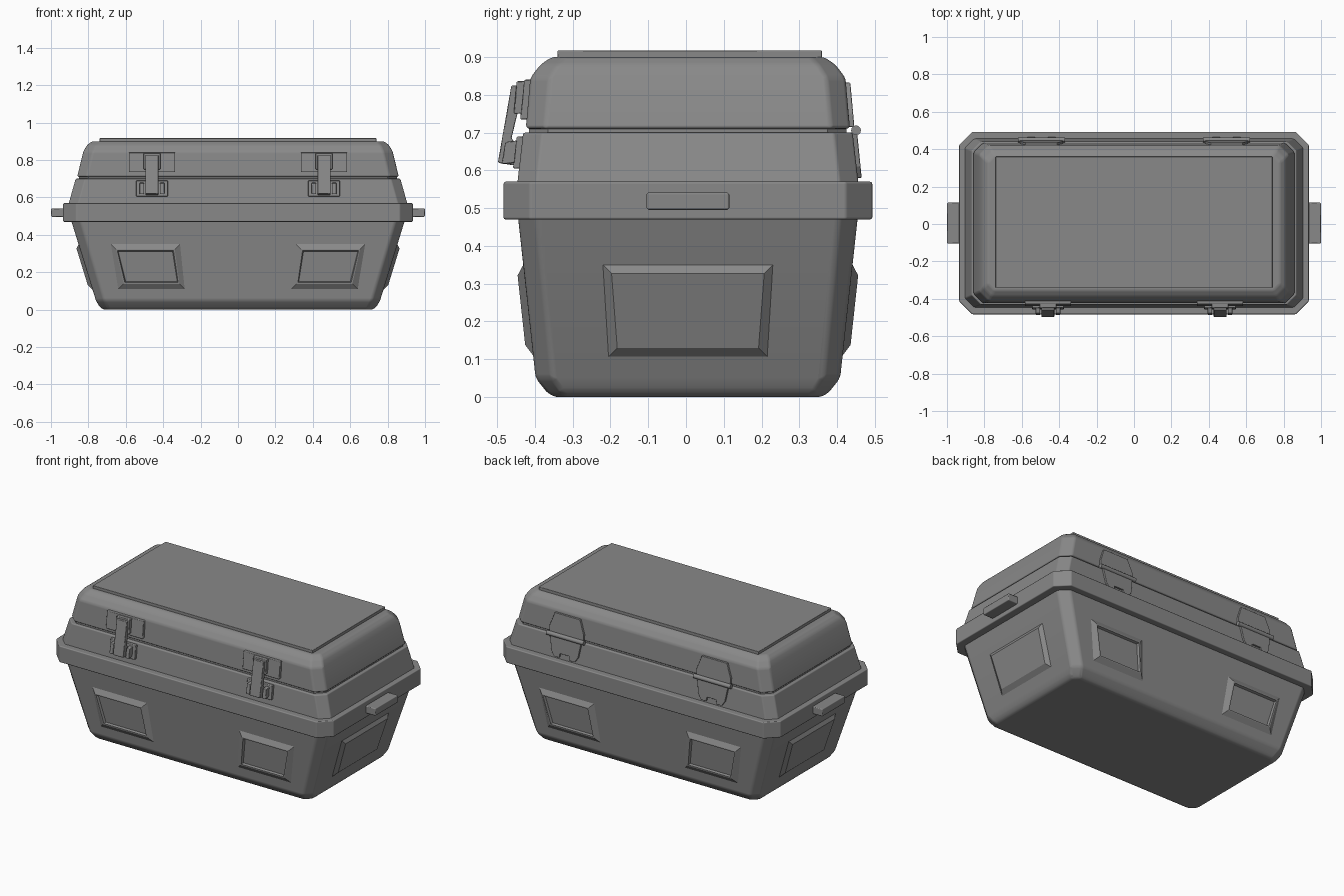
import bpy, bmesh
from mathutils import Vector

if "Cube" in bpy.data.objects:
    bpy.data.objects.remove(bpy.data.objects["Cube"])

CY = 0.005  # depth centre of the shells

grey = bpy.data.materials.new("plain grey")
grey.use_nodes = True
grey.diffuse_color = (0.25, 0.25, 0.25, 1)
grey.node_tree.nodes["Principled BSDF"].inputs["Base Color"].default_value = (0.25, 0.25, 0.25, 1)


def loft(name, rings, bevel=0.0, segments=2):
    """Skin a list of equal-length rings, cap both ends and round the edges."""
    bm = bmesh.new()
    loops = [[bm.verts.new(p) for p in ring] for ring in rings]
    n = len(loops[0])
    for a, b in zip(loops, loops[1:]):
        for i in range(n):
            j = (i + 1) % n
            bm.faces.new((a[i], a[j], b[j], b[i]))
    bm.faces.new(loops[0])
    bm.faces.new(loops[-1])
    bmesh.ops.recalc_face_normals(bm, faces=bm.faces[:])
    mesh = bpy.data.meshes.new(name)
    bm.to_mesh(mesh)
    bm.free()
    mesh.materials.append(grey)
    obj = bpy.data.objects.new(name, mesh)
    bpy.context.collection.objects.link(obj)
    if bevel:
        mesh.polygons.foreach_set("use_smooth", [True] * len(mesh.polygons))
        mod = obj.modifiers.new("soft edges", "BEVEL")
        mod.width = bevel
        mod.segments = segments
        mod.limit_method = "ANGLE"
        mod.angle_limit = 0.3
        mod.harden_normals = True
    return obj


def octagon(z, hx, hy, c):
    """Rectangle with cut corners at height z."""
    pts = [(hx, hy - c), (hx - c, hy), (c - hx, hy), (-hx, hy - c),
           (-hx, c - hy), (c - hx, -hy), (hx - c, -hy), (hx, c - hy)]
    return [(x, y + CY, z) for x, y in pts]


def shell(name, sections, bevel, segments=2):
    return loft(name, [octagon(*s) for s in sections], bevel, segments)


def prism(name, profile, x0, x1, bevel=0.003):
    """Extrude a (y, z) outline across x."""
    return loft(name, [[(x, y, z) for y, z in profile] for x in (x0, x1)], bevel, 1)


def box(name, lo, hi, bevel=0.003):
    prof = [(lo[1], lo[2]), (hi[1], lo[2]), (hi[1], hi[2]), (lo[1], hi[2])]
    return prism(name, prof, lo[0], hi[0], bevel)


# Main shells
shell("lower_body", [(0, 0.72, 0.355, 0.03), (0.015, 0.74, 0.375, 0.04),
                     (0.05, 0.76, 0.403, 0.045), (0.48, 0.893, 0.45, 0.05)], 0.012, 3)
shell("rim", [(0.47, 0.935, 0.488, 0.07), (0.57, 0.935, 0.488, 0.07)], 0.006)
shell("upper_body", [(0.56, 0.907, 0.452, 0.05), (0.70, 0.868, 0.436, 0.05)], 0.006)
shell("seal", [(0.69, 0.85, 0.42, 0.05), (0.72, 0.85, 0.42, 0.05)], 0)
shell("lid", [(0.71, 0.86, 0.429, 0.05), (0.845, 0.827, 0.417, 0.05),
              (0.88, 0.807, 0.39, 0.045), (0.90, 0.78, 0.36, 0.035)], 0.01, 3)
box("lid_pad", (-0.74, -0.34, 0.89), (0.74, 0.36, 0.917), 0.002)


# Raised panels that follow the sloping walls
def front_wall(side):
    return lambda u, z, d: (u, CY + side * (0.403 + 0.109 * (z - 0.05) + d), z)


def end_wall(side):
    return lambda u, z, d: (side * (0.76 + 0.309 * (z - 0.05) + d), CY + u, z)


def panel(name, wall, top, bottom, steps):
    (t0, t1, zt), (b0, b1, zb) = top, bottom
    rings = []
    for inset, depth in steps:
        quad = [(t0 + inset, zt - inset), (t1 - inset, zt - inset),
                (b1 - inset, zb + inset), (b0 + inset, zb + inset)]
        rings.append([wall(u, z, depth) for u, z in quad])
    loft(name, rings)


frame_steps = [(0, -0.005), (0, 0), (0.028, 0.018), (0.035, 0.018), (0.04, 0.004)]
flat_steps = [(0, -0.005), (0, 0), (0.023, 0.018)]
for side, label in ((-1, "front"), (1, "back")):
    wall = front_wall(side)
    panel(label + "_right_frame", wall, (-0.68, -0.31, 0.35), (-0.64, -0.285, 0.11), frame_steps)
    panel(label + "_left_frame", wall, (0.31, 0.68, 0.35), (0.285, 0.64, 0.11), frame_steps)

for side, label in ((-1, "right"), (1, "left")):
    # End panel and carry handle
    panel(label + "_end_panel", end_wall(side), (-0.225, 0.225, 0.35), (-0.21, 0.21, 0.107), flat_steps)
    xs = sorted((side * 0.92, side * 1.0))
    box(label + "_handle", (xs[0], CY - 0.11, 0.495), (xs[1], CY + 0.11, 0.542), 0.006)

    # Front latch
    cx = side * 0.46
    prism(label + "_latch_plate", [(-0.40, 0.735), (-0.439, 0.735), (-0.428, 0.84), (-0.40, 0.84)],
          cx - 0.124, cx + 0.124)
    prism(label + "_latch_mount", [(-0.42, 0.75), (-0.456, 0.75), (-0.448, 0.836), (-0.42, 0.836)],
          cx - 0.045, cx + 0.045)
    prism(label + "_latch_strap",
          [(-0.445, 0.825), (-0.462, 0.825), (-0.484, 0.70), (-0.498, 0.62), (-0.455, 0.613),
           (-0.45, 0.67), (-0.462, 0.685), (-0.446, 0.75)], cx - 0.035, cx + 0.035)
    prism(label + "_catch_base", [(-0.42, 0.605), (-0.458, 0.605), (-0.448, 0.69), (-0.42, 0.69)],
          cx - 0.085, cx + 0.085)
    for off in (-0.054, 0.054):
        prism(label + "_catch_lug", [(-0.44, 0.62), (-0.488, 0.617), (-0.478, 0.675), (-0.44, 0.68)],
              cx + off - 0.012, cx + off + 0.012)

    # Back hinge: two tapered leaves and a pin
    hx = side * 0.495

    def leaf(name, outline, y_at):
        loft(name, [[(hx + x, y_at(z) + d, z) for x, z in outline] for d in (-0.02, 0.012)], 0.002, 1)

    leaf(label + "_hinge_upper", [(-0.115, 0.715), (-0.115, 0.75), (-0.085, 0.832),
                                  (0.085, 0.832), (0.115, 0.75), (0.115, 0.715)],
         lambda z: 0.434 - 0.09 * (z - 0.71))
    leaf(label + "_hinge_lower", [(-0.105, 0.70), (-0.09, 0.61), (-0.07, 0.58), (-0.035, 0.58),
                                  (-0.03, 0.605), (0.03, 0.605), (0.035, 0.58), (0.07, 0.58),
                                  (0.09, 0.61), (0.105, 0.70)],
         lambda z: 0.441 - 0.1 * (z - 0.70))
    bpy.ops.mesh.primitive_cylinder_add(vertices=12, radius=0.013, depth=0.25,
                                        location=(hx, 0.45, 0.706), rotation=(0, 1.5708, 0))
    pin = bpy.context.object
    pin.name = label + "_hinge_pin"
    pin.data.materials.append(grey)
    bpy.ops.object.shade_smooth_by_angle()
